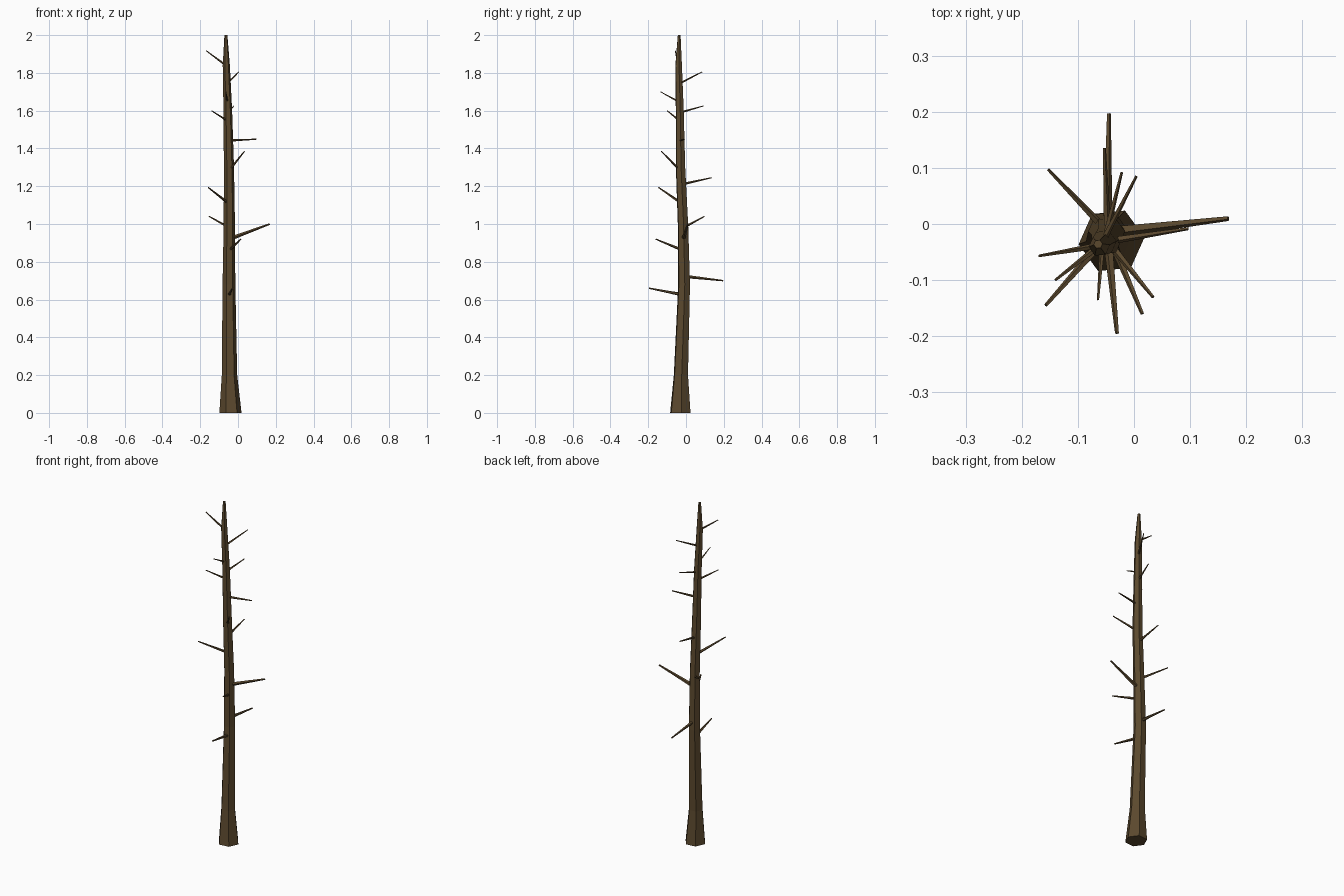
import bpy, bmesh, math
from mathutils import Vector

if "Cube" in bpy.data.objects:
    bpy.data.objects.remove(bpy.data.objects["Cube"])

bark = bpy.data.materials.new("dark brown bark")
bark.diffuse_color = (0.105, 0.066, 0.027, 1)
bark.use_nodes = True
bark.node_tree.nodes["Principled BSDF"].inputs["Base Color"].default_value = bark.diffuse_color


def add_tube(name, rings, sides):
    """Closed flat-shaded tube; rings = (centre, radius, u axis, v axis)."""
    bm = bmesh.new()
    loops = []
    for c, r, u, v in rings:
        loops.append([bm.verts.new(c + r * (math.cos(a) * u + math.sin(a) * v))
                      for a in (2 * math.pi * i / sides for i in range(sides))])
    for a, b in zip(loops, loops[1:]):
        for i in range(sides):
            j = (i + 1) % sides
            bm.faces.new((a[i], a[j], b[j], b[i]))
    bm.faces.new(loops[0][::-1])
    bm.faces.new(loops[-1])
    bmesh.ops.recalc_face_normals(bm, faces=bm.faces)
    me = bpy.data.meshes.new(name)
    bm.to_mesh(me)
    bm.free()
    me.materials.append(bark)
    ob = bpy.data.objects.new(name, me)
    bpy.context.collection.objects.link(ob)


# Trunk: gently bending six-sided pole with a flared foot (x, y, z, radius)
path = [(-0.040, -0.030, 0.00, 0.059), (-0.045, -0.027, 0.20, 0.041),
        (-0.048, -0.010, 0.68, 0.034), (-0.046, -0.016, 1.00, 0.030),
        (-0.048, -0.029, 1.30, 0.027), (-0.054, -0.033, 1.60, 0.023),
        (-0.062, -0.039, 1.84, 0.019), (-0.064, -0.036, 2.00, 0.008)]
turn = math.radians(6)
U = Vector((math.cos(turn), math.sin(turn), 0))
V = Vector((-math.sin(turn), math.cos(turn), 0))
add_tube("trunk", [(Vector(p[:3]), p[3], U, V) for p in path], 6)


def trunk_at(z):
    for a, b in zip(path, path[1:]):
        if z <= b[2]:
            t = (z - a[2]) / (b[2] - a[2])
            m = [p + (q - p) * t for p, q in zip(a, b)]
            return Vector(m[:3]), m[3]


# Dead branch stubs: tip x, tip y, tip z, height where it leaves the bark, base radius
stubs = [(-0.045, 0.197, 0.700, 0.720, 0.009), (-0.030, -0.195, 0.660, 0.630, 0.009),
         (0.168, 0.010, 1.000, 0.930, 0.011), (0.097, -0.008, 1.449, 1.443, 0.007),
         (0.034, -0.130, 1.385, 1.300, 0.007), (0.015, -0.160, 0.920, 0.870, 0.008),
         (-0.064, -0.135, 1.700, 1.655, 0.005), (-0.140, -0.100, 1.600, 1.555, 0.006),
         (-0.157, -0.145, 1.193, 1.120, 0.008), (-0.169, -0.057, 1.918, 1.850, 0.006),
         (-0.153, 0.097, 1.040, 0.990, 0.007), (-0.053, 0.135, 1.245, 1.215, 0.007),
         (-0.022, 0.092, 1.625, 1.595, 0.006), (0.004, 0.085, 1.805, 1.750, 0.006)]
for n, (x, y, z, z0, r) in enumerate(stubs, 1):
    tip = Vector((x, y, z))
    c, tr = trunk_at(z0)
    out = Vector((x - c.x, y - c.y, 0)).normalized()
    start = c + out * tr * 0.85
    d = (tip - start).normalized()
    u = d.cross(Vector((0, 0, 1))).normalized()
    v = u.cross(d)
    add_tube(f"branch_stub_{n:02d}",
             [(start - d * 0.01, r, u, v), (tip, r * 0.42, u, v)], 5)
